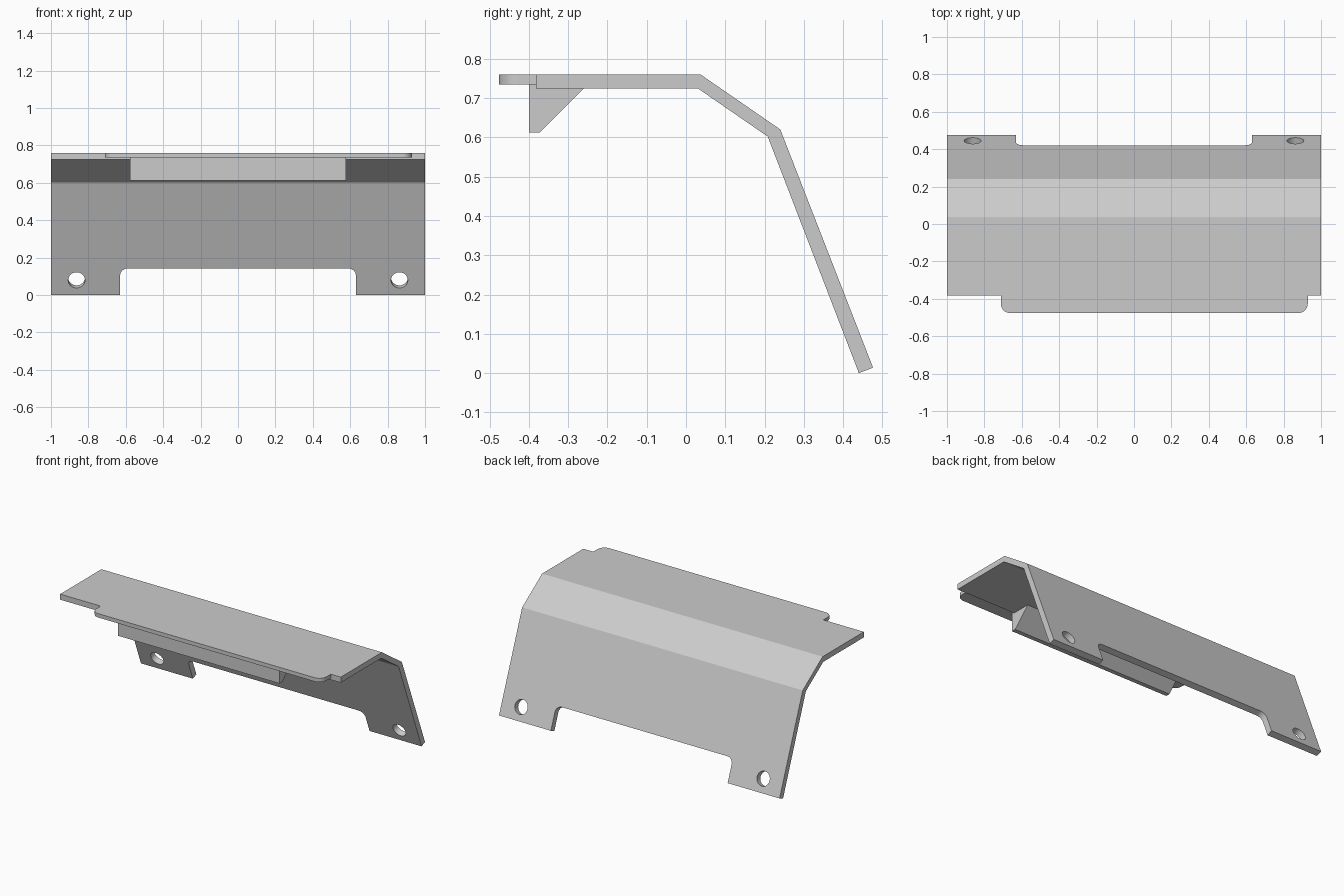
import bpy, bmesh, math
from mathutils import Matrix, Vector

cube = bpy.data.objects.get("Cube")
if cube:
    bpy.data.objects.remove(cube, do_unlink=True)

grey = bpy.data.materials.new("plain_grey")
grey.use_nodes = True
grey.diffuse_color = (0.6, 0.6, 0.6, 1)
grey.node_tree.nodes["Principled BSDF"].inputs["Base Color"].default_value = (0.6, 0.6, 0.6, 1)


def rounded(points, radii, steps=8):
    """Replace right-angled corners of an outline by arcs."""
    out = []
    for i, (p, r) in enumerate(zip(points, radii)):
        p = Vector(p)
        if r == 0:
            out.append(p)
            continue
        a = (Vector(points[i - 1]) - p).normalized() * r
        b = (Vector(points[(i + 1) % len(points)]) - p).normalized() * r
        for k in range(steps + 1):
            t = math.pi / 2 * k / steps
            out.append(p + a + b - b * math.cos(t) - a * math.sin(t))
    return out


def prism(name, outline, start, end, frame):
    """Extrude a 2D outline along the local z axis of a frame."""
    bm = bmesh.new()
    low = [bm.verts.new(frame @ Vector((u, v, start))) for u, v in outline]
    high = [bm.verts.new(frame @ Vector((u, v, end))) for u, v in outline]
    bm.faces.new(low)
    bm.faces.new(high)
    for i in range(len(low)):
        bm.faces.new((low[i - 1], low[i], high[i], high[i - 1]))
    bmesh.ops.recalc_face_normals(bm, faces=bm.faces)
    mesh = bpy.data.meshes.new(name)
    bm.to_mesh(mesh)
    bm.free()
    mesh.materials.append(grey)
    obj = bpy.data.objects.new(name, mesh)
    bpy.context.collection.objects.link(obj)
    return obj


def axes(u, v, w, origin=(0, 0, 0)):
    m = Matrix((u, v, w)).transposed().to_4x4()
    m.translation = origin
    return m


side = axes((0, 1, 0), (0, 0, 1), (1, 0, 0))

# Bent plate: flat top, sloped shoulder and steep back leg
plate = prism("bent_plate", [
    (-0.382, 0.724), (0.031, 0.724), (0.208, 0.602), (0.44, 0),
    (0.476, 0.014), (0.24, 0.62), (0.037, 0.76), (-0.382, 0.76)], -1, 1, side)

# Frame lying on the outer back face, with v running up from its lower edge
up = Vector((0, 0.24 - 0.476, 0.62 - 0.014)).normalized()
right = Vector((1, 0, 0))
back = axes(right, up, right.cross(up), (0, 0.476, 0.014))

# Cutters for the rounded notch and the two mounting holes
notch = rounded([(-0.63, -0.1), (0.63, -0.1), (0.63, 0.152), (-0.63, 0.152)],
                (0, 0, 0.04, 0.04))
cutters = [prism("notch_cutter", notch, -0.1, 0.1, back)]
for x in (-0.863, 0.863):
    ring = [(x + 0.045 * math.cos(a), 0.085 + 0.045 * math.sin(a))
            for a in (math.tau * k / 32 for k in range(32))]
    cutters.append(prism("hole_cutter", ring, -0.1, 0.1, back))
for cutter in cutters:
    mod = plate.modifiers.new("cut", 'BOOLEAN')
    mod.object = cutter
    mod.solver = 'EXACT'
bpy.context.view_layer.update()
cut_mesh = bpy.data.meshes.new_from_object(
    plate.evaluated_get(bpy.context.evaluated_depsgraph_get()))
plate.modifiers.clear()
plate.data = cut_mesh
for cutter in cutters:
    bpy.data.objects.remove(cutter, do_unlink=True)

# Thin front lip with rounded outer corners, set off-centre
lip = prism("front_lip", rounded(
    [(-0.712, -0.382), (-0.712, -0.476), (0.929, -0.476), (0.929, -0.382)],
    (0, 0.05, 0.05, 0)), 0.735, 0.76, Matrix())

# Wedge-shaped block below the front edge
block = prism("wedge_block", [
    (-0.4, 0.612), (-0.372, 0.612), (-0.26, 0.724), (-0.382, 0.724),
    (-0.382, 0.735), (-0.4, 0.735)], -0.577, 0.577, side)

# Smooth the rounded corners and holes while keeping folds sharp
bpy.ops.object.select_all(action='DESELECT')
for obj in (plate, lip):
    obj.select_set(True)
bpy.context.view_layer.objects.active = plate
bpy.ops.object.shade_smooth_by_angle(angle=math.radians(20))
